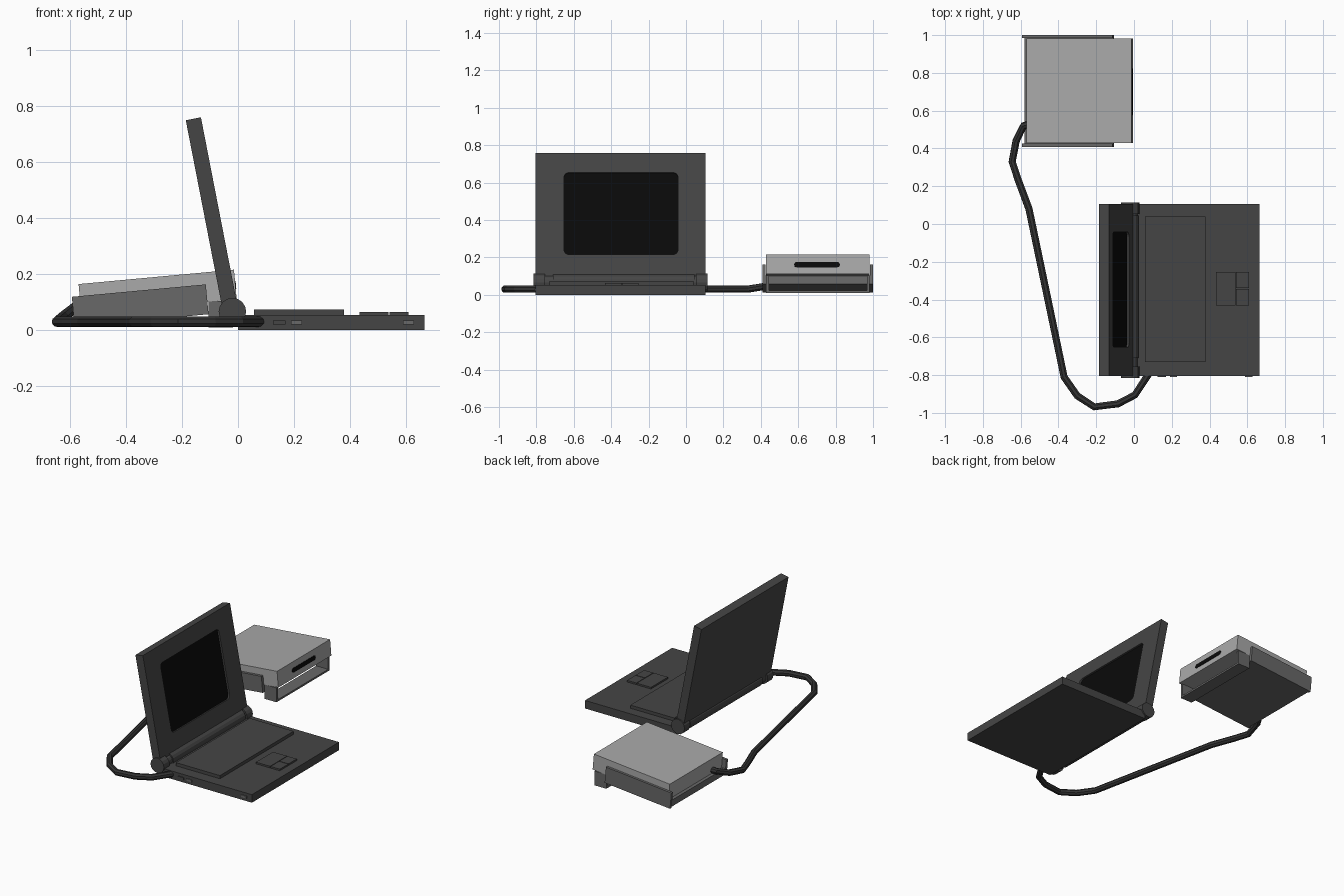
import bpy, bmesh, math
from mathutils import Matrix, Vector

if "Cube" in bpy.data.objects:
    bpy.data.objects.remove(bpy.data.objects["Cube"])


def material(name, v):
    m = bpy.data.materials.new(name)
    m.diffuse_color = (v, v, v, 1)
    m.use_nodes = True
    m.node_tree.nodes["Principled BSDF"].inputs["Base Color"].default_value = m.diffuse_color
    return m


DARK = material("dark grey", 0.06)
BLACK = material("black", 0.003)
CABLE = material("cable grey", 0.035)
MID = material("mid grey", 0.14)
LIGHT = material("light grey", 0.40)

# local frames: screen leans back on the hinge, drive rises toward +x
HINGE = Vector((-0.02, 0, 0.066))
LID = Matrix.Translation(HINGE) @ Matrix.Rotation(math.radians(-11), 4, 'Y')
DRIVE = Matrix.Translation((-0.595, 0, 0.011)) @ Matrix.Rotation(math.radians(-5.3), 4, 'Y')
WORLD = Matrix.Identity(4)


def finish(name, bm, mat, frame=WORLD):
    bm.transform(frame)
    bmesh.ops.recalc_face_normals(bm, faces=bm.faces)
    me = bpy.data.meshes.new(name)
    bm.to_mesh(me)
    bm.free()
    me.materials.append(mat)
    ob = bpy.data.objects.new(name, me)
    bpy.context.collection.objects.link(ob)
    return ob


def box(name, x, y, z, mat, frame=WORLD):
    bm = bmesh.new()
    bmesh.ops.create_cube(bm, size=1)
    for v in bm.verts:
        v.co = Vector([r[0] + (c + 0.5) * (r[1] - r[0]) for c, r in zip(v.co, (x, y, z))])
    return finish(name, bm, mat, frame)


def rounded(name, x, y, z, r, seg, mat, frame=WORLD):
    """Slab along x whose y-z outline has rounded corners."""
    bm = bmesh.new()
    pts = []
    for i, (cy, cz) in enumerate(((y[1] - r, z[1] - r), (y[0] + r, z[1] - r),
                                  (y[0] + r, z[0] + r), (y[1] - r, z[0] + r))):
        for k in range(seg + 1):
            a = math.pi / 2 * (i + k / seg)
            pts.append((x[0], cy + r * math.cos(a), cz + r * math.sin(a)))
    f = bm.faces.new([bm.verts.new(p) for p in pts])
    ext = bmesh.ops.extrude_face_region(bm, geom=[f])
    bmesh.ops.translate(bm, vec=(x[1] - x[0], 0, 0),
                        verts=[e for e in ext["geom"] if isinstance(e, bmesh.types.BMVert)])
    return finish(name, bm, mat, frame)


def rod(name, y, r, mat):
    bm = bmesh.new()
    bmesh.ops.create_cone(bm, cap_ends=True, segments=16, radius1=r, radius2=r, depth=y[1] - y[0])
    m = Matrix.Translation(HINGE + Vector((0, (y[0] + y[1]) / 2, 0))) @ Matrix.Rotation(math.pi / 2, 4, 'X')
    return finish(name, bm, mat, m)


# laptop base, keyboard deck and touchpad
Y = (-0.805, 0.105)
box("laptop_base", (0.0, 0.665), Y, (0, 0.053), DARK)
box("keyboard_deck", (0.057, 0.379), (-0.73, 0.04), (0.05, 0.074), DARK)
box("touchpad", (0.434, 0.537), (-0.432, -0.254), (0.05, 0.064), DARK)
box("left_button", (0.541, 0.608), (-0.432, -0.344), (0.05, 0.064), DARK)
box("right_button", (0.541, 0.608), (-0.34, -0.254), (0.05, 0.064), DARK)

# side ports
for i, (a, b, m) in enumerate(((0.125, 0.17, DARK), (0.19, 0.228, MID), (0.588, 0.628, MID))):
    box(f"side_port_{i + 1}", (a, b), (-0.811, -0.80), (0.019, 0.034), m)

# hinge
rod("hinge_core", (-0.80, 0.10), 0.038, DARK)
rod("hinge_shaft", (-0.71, 0.045), 0.045, DARK)
rod("hinge_cap_front", (-0.815, -0.755), 0.049, DARK)
rod("hinge_cap_back", (0.053, 0.114), 0.049, DARK)

# lid with recessed display
lid = box("screen_lid", (-0.033, 0.022), Y, (0.0, 0.702), DARK, LID)
SY, SZ = (-0.652, -0.043), (0.148, 0.594)
cutter = rounded("display_cutter", (0.009, 0.05), SY, SZ, 0.025, 4, DARK, LID)
cutter.hide_render = True
mod = lid.modifiers.new("recess", 'BOOLEAN')
mod.operation, mod.solver, mod.object = 'DIFFERENCE', 'EXACT', cutter
bpy.context.view_layer.objects.active = lid
bpy.ops.object.modifier_apply(modifier=mod.name)
bpy.data.objects.remove(cutter)
rounded("display", (0.007, 0.011), SY, SZ, 0.025, 4, BLACK, LID)

# external drive: tray, side flaps, case and slot
box("drive_tray", (0.02, 0.492), (0.42, 0.99), (0.0, 0.046), MID, DRIVE)
box("tray_flap_front", (0.012, 0.492), (0.408, 0.426), (0.0, 0.107), MID, DRIVE)
box("tray_flap_back", (0.012, 0.492), (0.984, 1.0), (0.0, 0.107), MID, DRIVE)
box("drive_case", (0.04, 0.597), (0.428, 0.982), (0.045, 0.15), LIGHT, DRIVE)
rounded("drive_slot", (0.59, 0.599), (0.578, 0.823), (0.081, 0.11), 0.0144, 3, BLACK, DRIVE)

# stand under the front of the drive
box("stand_foot", (-0.105, -0.018), (0.428, 0.982), (0.01, 0.022), MID)
box("stand_leg_front", (-0.105, -0.018), (0.428, 0.443), (0.01, 0.104), MID)
box("stand_leg_back", (-0.105, -0.018), (0.967, 0.982), (0.01, 0.104), MID)

# cable from the drive's rear to the laptop's side
path = [(-0.54, 0.53, 0.085), (-0.585, 0.52, 0.078), (-0.624, 0.44, 0.048), (-0.645, 0.33, 0.03),
        (-0.612, 0.23, 0.03), (-0.556, 0.08, 0.03), (-0.37, -0.81, 0.03), (-0.30, -0.91, 0.03),
        (-0.21, -0.968, 0.03), (-0.085, -0.952, 0.03), (0.005, -0.905, 0.03), (0.08, -0.79, 0.03)]
cu = bpy.data.curves.new("cable", 'CURVE')
cu.dimensions = '3D'
cu.bevel_depth, cu.bevel_resolution, cu.use_fill_caps = 0.02, 2, True
sp = cu.splines.new('POLY')
sp.points.add(len(path) - 1)
for p, c in zip(sp.points, path):
    p.co = (*c, 1)
sp.use_smooth = False
cu.materials.append(CABLE)
bpy.context.collection.objects.link(bpy.data.objects.new("cable", cu))
